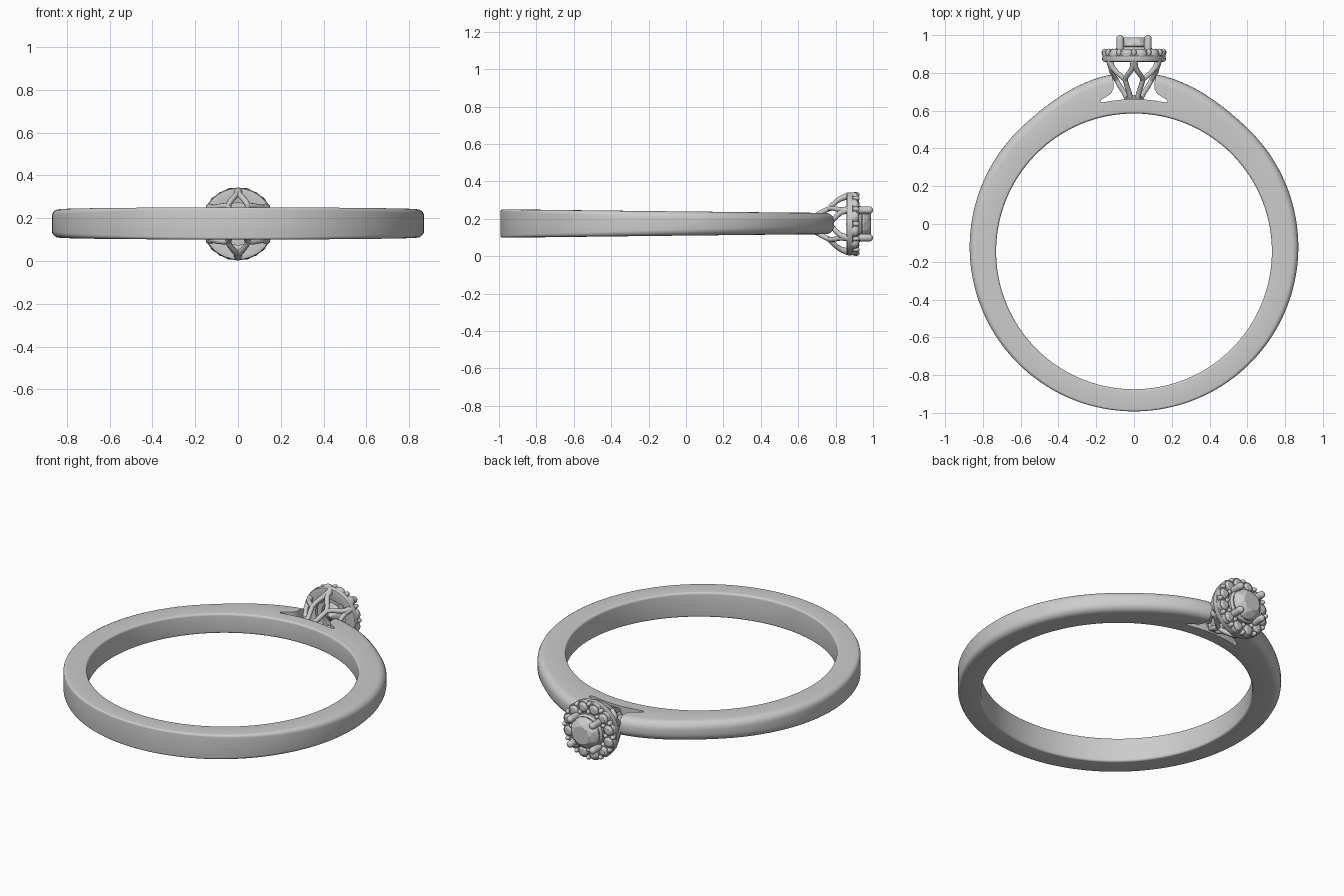
import bpy, bmesh, math
from mathutils import Matrix, Vector

if "Cube" in bpy.data.objects:
    bpy.data.objects.remove(bpy.data.objects["Cube"])

CZ = 0.173                                   # height of the ring's mid plane
HEAD = Matrix.Translation((0, 0, CZ)) @ Matrix.Rotation(-math.pi / 2, 4, 'X')  # local z -> world y
TAU = 2 * math.pi


def finish(bm, name, matrix=HEAD, angle=35):
    bmesh.ops.recalc_face_normals(bm, faces=bm.faces)
    me = bpy.data.meshes.new(name)
    bm.to_mesh(me)
    bm.free()
    me.transform(matrix)
    ob = bpy.data.objects.new(name, me)
    bpy.context.collection.objects.link(ob)
    smooth(ob, angle)
    return ob


def smooth(ob, angle):
    bpy.ops.object.select_all(action='DESELECT')
    bpy.context.view_layer.objects.active = ob
    ob.select_set(True)
    if angle:
        bpy.ops.object.shade_smooth_by_angle(angle=math.radians(angle))


def loft(bm, loops, close):
    """Skin closed vertex loops; close joins the last loop to the first."""
    rows = [[bm.verts.new(p) for p in lp] for lp in loops]
    n = len(rows[0])
    for i in range(len(rows) if close else len(rows) - 1):
        a, b = rows[i], rows[(i + 1) % len(rows)]
        for j in range(n):
            k = (j + 1) % n
            bm.faces.new((a[j], a[k], b[k], b[j]))
    return rows


def polar(r, a, z):
    return Vector((r * math.cos(a), r * math.sin(a), z))


def lathe(bm, profile, n=64, at=(0, 0, 0), caps=False):
    loops = [[polar(r, TAU * i / n, z) + Vector(at) for i in range(n)] for r, z in profile]
    rows = loft(bm, loops, not caps)
    if caps:
        bm.faces.new(rows[0])
        bm.faces.new(rows[-1])


def gem(bm, r, at, crown, depth, n=8):
    """Round brilliant: table, star ring, girdle and point, hulled into facets."""
    pts = [polar(r * 0.58, TAU * i / n, crown) for i in range(n)]
    pts += [polar(r * 0.82, TAU * (i + .5) / n, crown * 0.62) for i in range(n)]
    pts += [polar(r, TAU * i / (2 * n), z) for i in range(2 * n) for z in (0, -0.08 * r)]
    pts.append(Vector((0, 0, -depth)))
    vs = [bm.verts.new(p + Vector(at)) for p in pts]
    bmesh.ops.convex_hull(bm, input=vs)


# --- band: rounded section swept round, narrower, rounder and thicker toward the head
def section(t):
    """t = angle from the head; section with filleted outer corners."""
    c = (1 - math.cos(t)) / 2                         # 0 at head, 1 at back
    half = 0.057 + 0.018 * c
    fil = 0.046 - 0.036 * c ** 1.5
    d = min(t, TAU - t)
    bump = 0.055 * max(0, math.cos(min(d / 0.75, 1) * math.pi / 2)) ** 2
    ri, ro = 0.73, 0.87 + bump + 0.015 * (math.cos(t) - 1) / 2 + 0.0075
    ro += 0.0075 * math.cos(t)
    pts, e = [], 0.012
    for rc, wc, f, a0 in ((ro, half, fil, 0), (ri, half, e, 90), (ri, -half, e, 180), (ro, -half, fil, 270)):
        sr, sw = (1 if rc == ro else -1), (1 if wc > 0 else -1)
        for k in range(6):
            a = math.radians(a0 + 18 * k)
            # slight crown on the outer face comes from the large fillets
            pts.append((rc - sr * f + f * math.cos(a), wc - sw * f + f * math.sin(a)))
    return [(r * math.sin(t), r * math.cos(t) - 0.145 + 0.008 * (r > 0.8), w + 0.175) for r, w in pts]


bm = bmesh.new()
loft(bm, [section(TAU * i / 160) for i in range(160)], True)
band = finish(bm, "band", Matrix.Identity(4), 0)

# --- flared window under the head, cut through the band
half = [(0.105, 0.90), (0.116, 0.79), (0.108, 0.745), (0.109, 0.715), (0.122, 0.69), (0.148, 0.672),
        (0.172, 0.66), (0.178, 0.647), (0.165, 0.644), (0.11, 0.653), (0.05, 0.660)]
outline = half + [(0, 0.662)] + [(-x, y) for x, y in reversed(half)]
bm = bmesh.new()
rows = loft(bm, [[(x, y, z) for x, y in outline] for z in (-0.1, 0.5)], False)
bm.faces.new(rows[0])
bm.faces.new(rows[1])
cutter = finish(bm, "window_cutter", Matrix.Identity(4), 0)
cutter.hide_render = True
mod = band.modifiers.new("window", 'BOOLEAN')
mod.operation, mod.solver, mod.object = 'DIFFERENCE', 'EXACT', cutter
smooth(band, 0)
bpy.ops.object.modifier_apply(modifier="window")
bpy.data.objects.remove(cutter)
smooth(band, 35)

# --- openwork basket: six legs that fork and meet again below the halo
cu = bpy.data.curves.new("basket", 'CURVE')
cu.dimensions = '3D'
cu.bevel_depth, cu.bevel_resolution, cu.use_fill_caps = 0.0135, 3, True


def strut(points):
    sp = cu.splines.new('POLY')
    sp.points.add(len(points) - 1)
    for p, (r, a, z, w) in zip(sp.points, points):
        p.co = (*polar(r, math.radians(a), z), 1)
        p.radius = w


for k in range(6):
    a = 60 * k
    strut([(0.034, a, 0.66, 1.1), (0.055, a, 0.70, 1), (0.078, a, 0.735, 1), (0.094, a, 0.765, 1)])
    for s in (-1, 1):
        strut([(0.094, a, 0.765, 1), (0.108, a + 9 * s, 0.782, 0.95), (0.122, a + 19 * s, 0.803, 1),
               (0.136, a + 27 * s, 0.828, 1.1), (0.150, a + 30 * s, 0.868, 1.4)])
tmp = bpy.data.objects.new("basket_curve", cu)
bpy.context.collection.objects.link(tmp)
bpy.context.view_layer.update()
me = bpy.data.meshes.new_from_object(tmp.evaluated_get(bpy.context.evaluated_depsgraph_get()))
bpy.data.objects.remove(tmp)
me.transform(HEAD)
basket = bpy.data.objects.new("basket", me)
bpy.context.collection.objects.link(basket)
smooth(basket, 50)

bm = bmesh.new()
lathe(bm, [(0.036, 0.645), (0.044, 0.655), (0.046, 0.672), (0.036, 0.682)], 32, caps=True)
finish(bm, "basket_foot")

# --- halo rim and the ring of small cups
bm = bmesh.new()
lathe(bm, [(0.098, 0.868), (0.150, 0.858), (0.165, 0.861), (0.169, 0.870), (0.167, 0.890),
           (0.158, 0.898), (0.098, 0.898)], 72)
finish(bm, "halo_rim")

N = 12
cups, stones, beads = bmesh.new(), bmesh.new(), bmesh.new()
for i in range(N):
    a = TAU * (i + 0.5) / N
    c = polar(0.135, a, 0)
    lathe(cups, [(0.030, 0.880), (0.036, 0.888), (0.037, 0.908), (0.034, 0.914), (0.029, 0.914),
                 (0.027, 0.895)], 24, c, caps=True)
    gem(stones, 0.030, c + Vector((0, 0, 0.914)), 0.012, 0.026, 6)
    for r in (0.158, 0.112):                      # grains holding neighbouring stones
        m = Matrix.Translation(polar(r, a + math.pi / N, 0.908)) @ Matrix.Diagonal((1, 1, 1.5, 1))
        bmesh.ops.create_uvsphere(beads, u_segments=12, v_segments=8, radius=0.0135, matrix=m)
finish(cups, "halo_cups")
finish(stones, "halo_stones", angle=0)
finish(beads, "halo_beads", angle=60)

# --- centre stone with its seat and four claws
bm = bmesh.new()
gem(bm, 0.092, (0, 0, 0.950), 0.038, 0.095)
finish(bm, "centre_stone", angle=0)

bm = bmesh.new()
lathe(bm, [(0.070, 0.885), (0.098, 0.885), (0.100, 0.925), (0.090, 0.938), (0.078, 0.925)], 48)
finish(bm, "stone_seat")

bm = bmesh.new()
R = 0.020
for k in range(4):
    dome = [(R * math.cos(t), 0.981 + 0.019 * math.sin(t)) for t in (0, .35, .7, 1.05, 1.4)]
    lathe(bm, [(R * 0.9, 0.86)] + dome, 20, polar(0.104, math.radians(45 + 90 * k), 0), caps=True)
finish(bm, "claws", angle=50)
